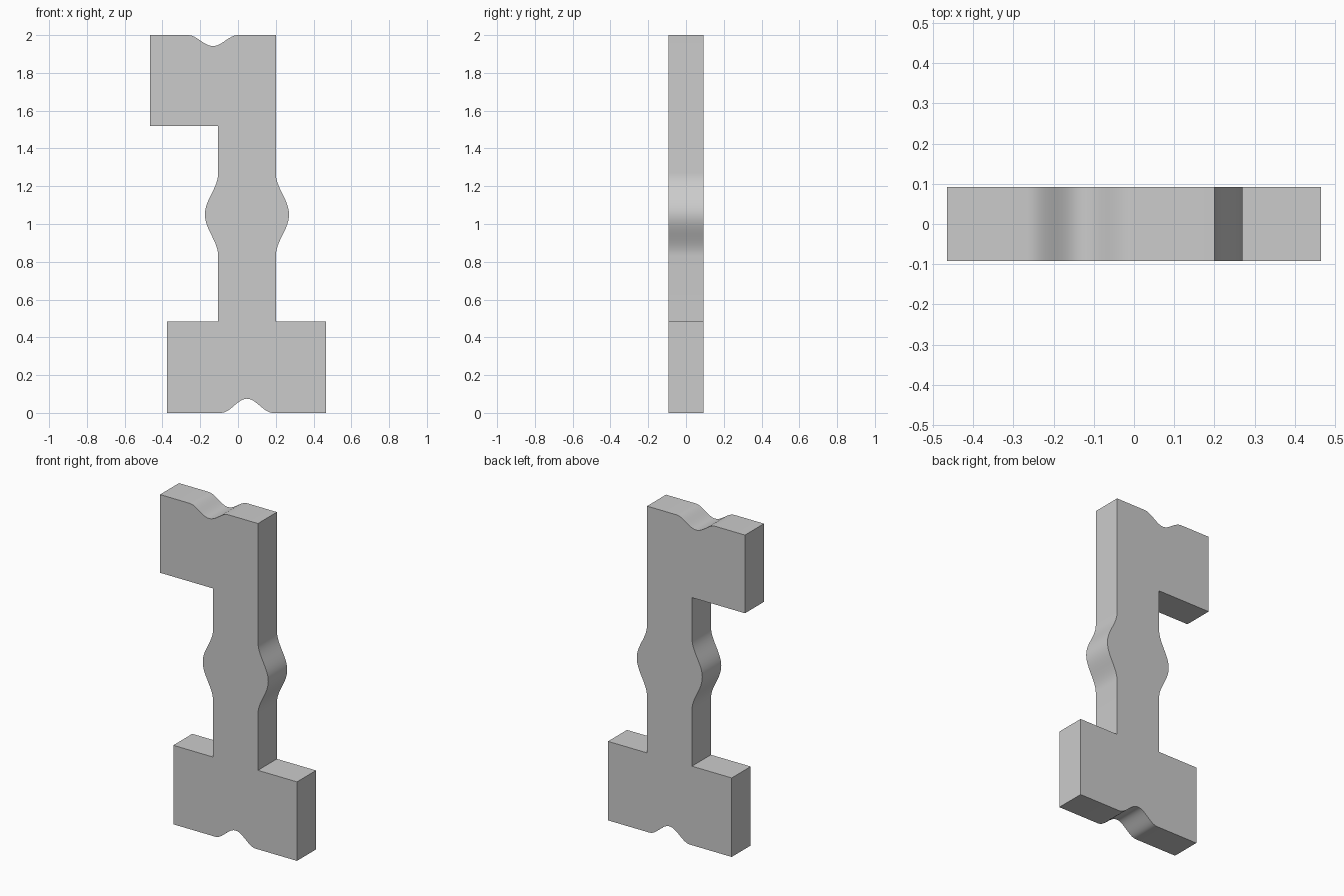
import bpy, bmesh, math
from mathutils import Vector

cube = bpy.data.objects.get("Cube")
if cube:
    bpy.data.objects.remove(cube, do_unlink=True)

HALF_DEPTH = 0.092
STEPS = 24

grey = bpy.data.materials.new("plain_grey")
grey.use_nodes = True
colour = (0.6, 0.6, 0.6, 1)
grey.diffuse_color = colour
grey.node_tree.nodes["Principled BSDF"].inputs["Base Color"].default_value = colour


def wave(start, end, offset):
    """Smooth swell from start to end, displaced by offset at its middle."""
    start, end, offset = Vector(start), Vector(end), Vector(offset)
    return [start.lerp(end, i / STEPS) + offset * math.sin(math.pi * i / STEPS) ** 2
            for i in range(STEPS + 1)]


# Outline in x and z, counter-clockwise from the lower left corner
outline = [(-0.375, 0)]
outline += wave((-0.09, 0), (0.185, 0), (0, 0.075))            # foot notch
outline += [(0.465, 0), (0.465, 0.485), (0.2, 0.485)]          # foot
outline += wave((0.2, 0.83), (0.2, 1.27), (0.07, 0))           # left swell
outline += [(0.2, 2)]
outline += wave((0, 2), (-0.265, 2), (0, -0.058))              # head notch
outline += [(-0.465, 2), (-0.465, 1.52), (-0.105, 1.52)]       # head
outline += wave((-0.105, 1.27), (-0.105, 0.83), (-0.07, 0))    # right swell
outline += [(-0.105, 0.485), (-0.375, 0.485)]

# Front face extruded straight back into a slab
bm = bmesh.new()
front = bm.faces.new([bm.verts.new((x, -HALF_DEPTH, z)) for x, z in outline])
extruded = bmesh.ops.extrude_face_region(bm, geom=[front], use_keep_orig=True)
moved = [v for v in extruded["geom"] if isinstance(v, bmesh.types.BMVert)]
bmesh.ops.translate(bm, verts=moved, vec=(0, 2 * HALF_DEPTH, 0))
bmesh.ops.recalc_face_normals(bm, faces=bm.faces)

mesh = bpy.data.meshes.new("notched_slab")
bm.to_mesh(mesh)
bm.free()
mesh.materials.append(grey)
slab = bpy.data.objects.new("notched_slab", mesh)
bpy.context.collection.objects.link(slab)

# Smooth swells and notches, crisp corners
bpy.ops.object.select_all(action="DESELECT")
slab.select_set(True)
bpy.context.view_layer.objects.active = slab
bpy.ops.object.shade_smooth_by_angle(angle=math.radians(30))
